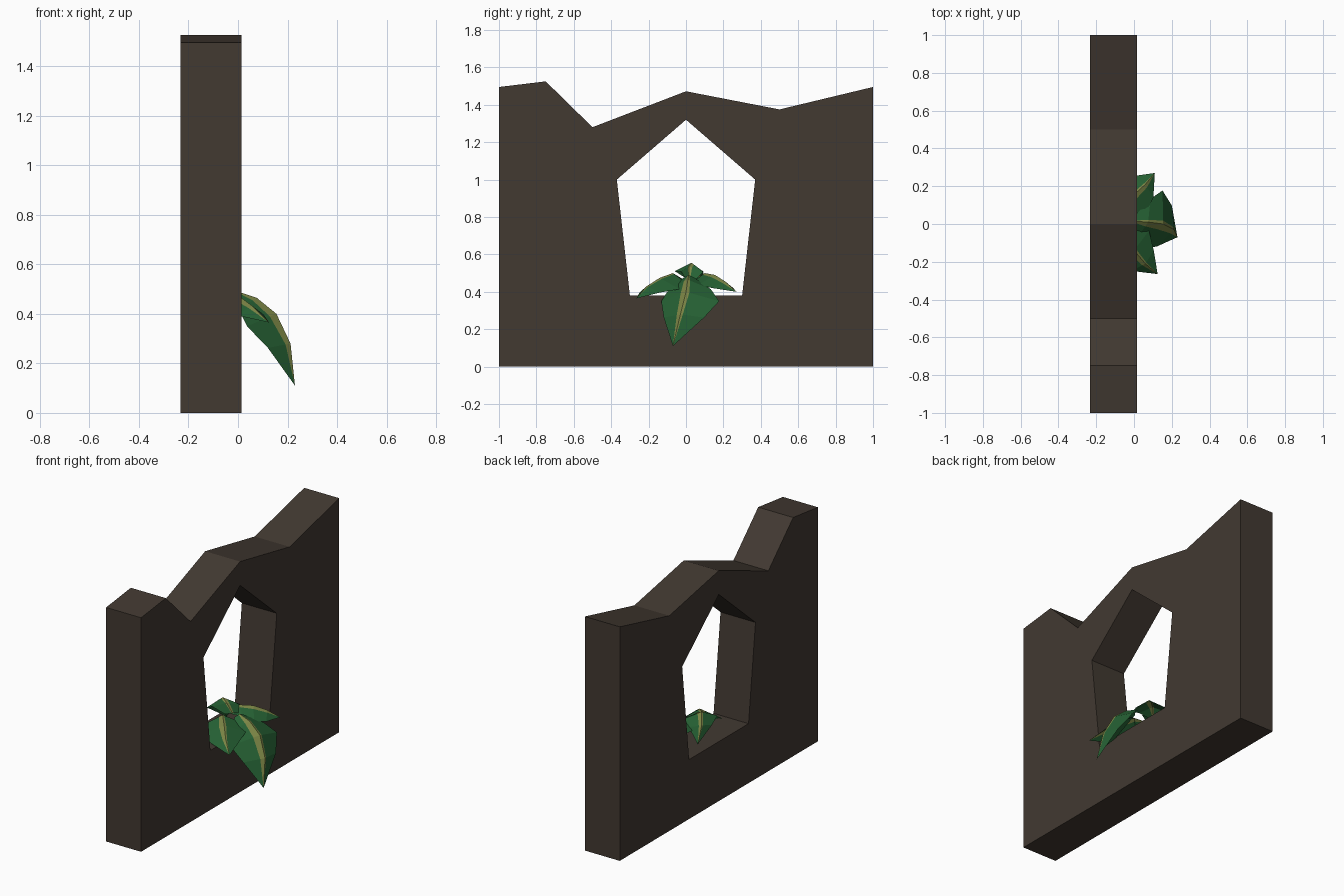
import bpy, bmesh
from mathutils import Vector

if "Cube" in bpy.data.objects:
    bpy.data.objects.remove(bpy.data.objects["Cube"])


def material(name, rgb):
    m = bpy.data.materials.new(name)
    m.diffuse_color = (*rgb, 1)
    m.use_nodes = True
    m.node_tree.nodes["Principled BSDF"].inputs["Base Color"].default_value = m.diffuse_color
    return m


STONE = material("dark brown stone", (0.054, 0.041, 0.031))
GREEN = material("leaf green", (0.019, 0.120, 0.034))
OLIVE = material("olive stripe", (0.200, 0.235, 0.060))


def finish(bm, name, mats):
    me = bpy.data.meshes.new(name)
    bm.to_mesh(me)
    bm.free()
    for m in mats:
        me.materials.append(m)
    ob = bpy.data.objects.new(name, me)
    bpy.context.collection.objects.link(ob)
    return ob


# Broken wall: jagged outline with a five-sided opening, extruded along x
X_BACK, X_FRONT = -0.232, 0.015
outline = [(-1, 0), (1, 0), (1, 1.495), (0.5, 1.375), (0, 1.472),
           (-0.5, 1.28), (-0.75, 1.525), (-1, 1.495)]
opening = [(-0.3, 0.38), (0.3, 0.38), (0.37, 1.0), (0, 1.32), (-0.37, 1.0)]
bm = bmesh.new()
for loop in (outline, opening):
    vs = [bm.verts.new((X_BACK, y, z)) for y, z in loop]
    for a, b in zip(vs, vs[1:] + vs[:1]):
        bm.edges.new((a, b))
bmesh.ops.triangle_fill(bm, use_beauty=True, use_dissolve=False,
                        edges=bm.edges[:], normal=(1, 0, 0))
ext = bmesh.ops.extrude_face_region(bm, geom=bm.faces[:])["geom"]
bmesh.ops.translate(bm, vec=(X_FRONT - X_BACK, 0, 0),
                    verts=[g for g in ext if isinstance(g, bmesh.types.BMVert)])
bmesh.ops.recalc_face_normals(bm, faces=bm.faces[:])
finish(bm, "wall", [STONE])


# Leaf: a folded sheet swept along its midrib, with an olive stripe beside the rib
def leaf(name, rib, widths, fold=0.5):
    rib = [Vector(p) for p in rib]
    heading = rib[-1] - rib[0]
    heading.z = 0
    side = Vector((0, 0, 1)).cross(heading.normalized())
    across = [-1, -0.22, 0, 0.1, 1]
    bm = bmesh.new()
    rows = []
    for i, (p, w) in enumerate(zip(rib, widths)):
        if w == 0:
            rows.append([bm.verts.new(p)] * len(across))
            continue
        along = rib[min(i + 1, len(rib) - 1)] - rib[max(i - 1, 0)]
        up = along.cross(side).normalized()
        rows.append([bm.verts.new(p + side * w * t - up * fold * w * abs(t))
                     for t in across])
    for r0, r1 in zip(rows, rows[1:]):
        for j in range(len(across) - 1):
            corners = list(dict.fromkeys((r0[j], r1[j], r1[j + 1], r0[j + 1])))
            f = bm.faces.new(corners)
            f.material_index = 1 if j in (1, 2) else 0
    bmesh.ops.recalc_face_normals(bm, faces=bm.faces[:])
    if sum(f.normal.z for f in bm.faces) < 0:
        bmesh.ops.reverse_faces(bm, faces=bm.faces[:])
    finish(bm, name, [GREEN, OLIVE])


leaf("front_leaf",
     [(0.0, 0.015, 0.49), (0.075, 0.01, 0.465), (0.155, 0.0, 0.40),
      (0.212, -0.03, 0.28), (0.23, -0.07, 0.11)],
     [0.03, 0.12, 0.165, 0.115, 0])
leaf("left_leaf",
     [(-0.10, -0.02, 0.47), (-0.06, -0.07, 0.50), (0.0, -0.14, 0.475),
      (0.06, -0.21, 0.43), (0.125, -0.265, 0.365)],
     [0.03, 0.10, 0.13, 0.08, 0])
leaf("right_leaf",
     [(-0.10, 0.06, 0.47), (-0.06, 0.10, 0.50), (0.0, 0.155, 0.49),
      (0.06, 0.21, 0.455), (0.11, 0.27, 0.40)],
     [0.03, 0.08, 0.11, 0.08, 0])
leaf("back_leaf",
     [(-0.05, 0.015, 0.48), (-0.09, 0.015, 0.535), (-0.13, 0.03, 0.555),
      (-0.16, 0.07, 0.49), (-0.165, 0.117, 0.39)],
     [0.04, 0.08, 0.10, 0.07, 0])
